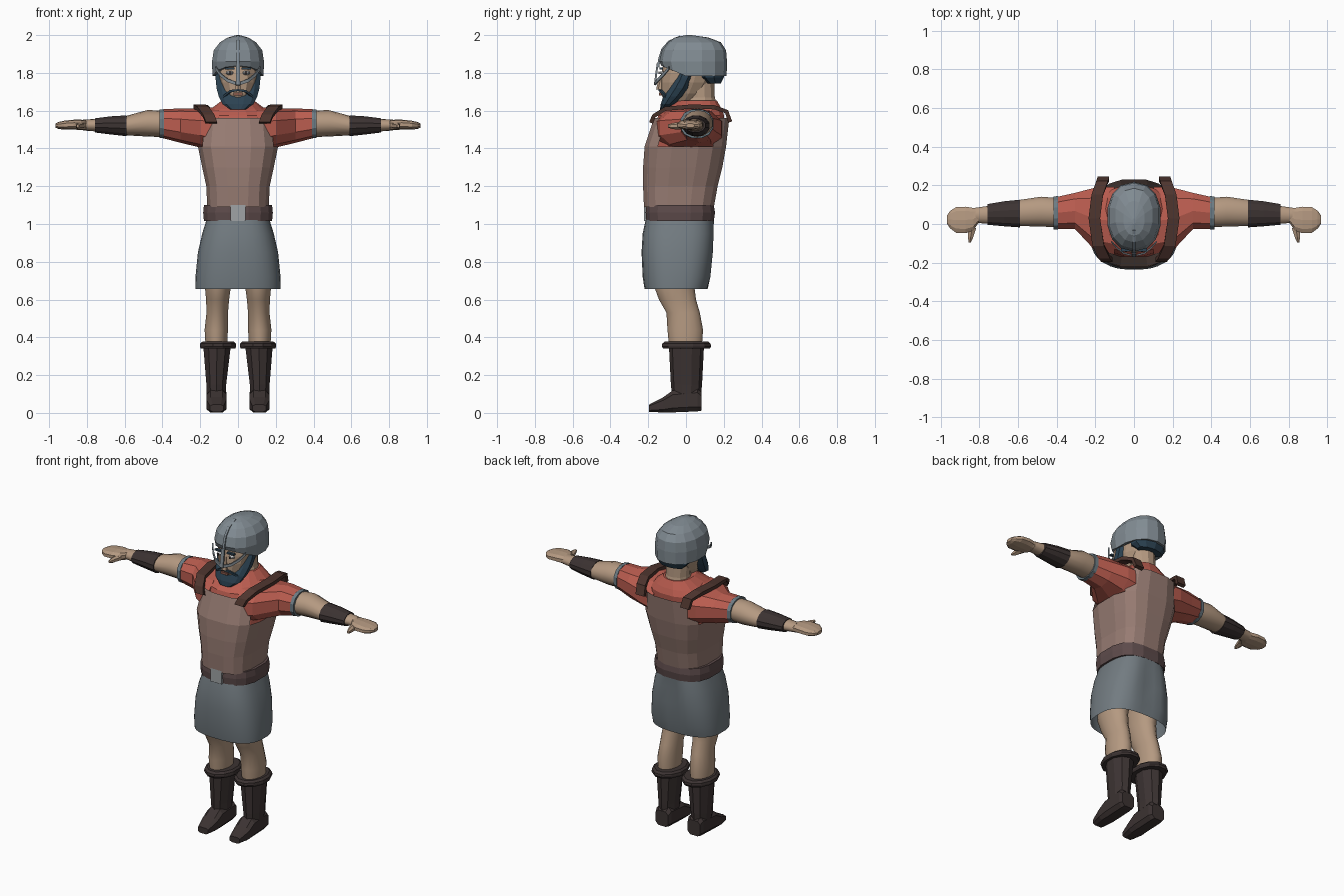
import bpy, bmesh
from math import cos, sin, tau, radians, copysign
from mathutils import Vector

COL = dict(red=(.50, .11, .08), skin=(.46, .32, .22), leather=(.31, .2, .17), belt=(.11, .07, .07),
           boot=(.045, .033, .032), strap=(.075, .035, .027), hair=(.025, .055, .085),
           steel=(.22, .26, .29), cloth=(.17, .2, .22), trim=(.15, .2, .23),
           buckle=(.35, .37, .38), white=(.7, .7, .68), lip=(.25, .1, .07))


def finish(name, bm, color, mirror=False, smooth=0):
    bmesh.ops.recalc_face_normals(bm, faces=bm.faces)
    me = bpy.data.meshes.new(name)
    bm.to_mesh(me)
    bm.free()
    ob = bpy.data.objects.new(name, me)
    bpy.context.collection.objects.link(ob)
    mat = bpy.data.materials.get(color) or bpy.data.materials.new(color)
    mat.diffuse_color = (*COL[color], 1)
    me.materials.append(mat)
    if smooth:
        bpy.ops.object.select_all(action='DESELECT')
        ob.select_set(True)
        bpy.context.view_layer.objects.active = ob
        bpy.ops.object.shade_smooth_by_angle(angle=radians(smooth))
    if mirror:
        ob.modifiers.new("Mirror", 'MIRROR')
    return ob


def loft(name, rings, color, axis='z', n=12, e=2.0, caps=True, mirror=False, smooth=0, tweak=None):
    """Rings are (t, a0, a1, b0, b1): station on the axis and extents on the other two axes."""
    bm = bmesh.new()
    rows = []
    for t, a0, a1, b0, b1 in rings:
        row = []
        for i in range(n):
            w = tau * (i + .5) / n
            c, s = cos(w), sin(w)
            a = (a0 + a1) / 2 + (a1 - a0) / 2 * copysign(abs(c) ** (2 / e), c)
            b = (b0 + b1) / 2 + (b1 - b0) / 2 * copysign(abs(s) ** (2 / e), s)
            p = {'z': (a, b, t), 'x': (t, a, b), 'y': (a, t, b)}[axis]
            row.append(bm.verts.new(p))
        rows.append(row)
    for r, q in zip(rows, rows[1:]):
        for i in range(n):
            j = (i + 1) % n
            bm.faces.new((r[i], r[j], q[j], q[i]))
    if caps:
        bm.faces.new(rows[0])
        bm.faces.new(rows[-1])
    if tweak:
        tweak(bm)
    return finish(name, bm, color, mirror, smooth)


def sym(*rings):
    """Rings (z, half width, y0, y1) centred on x = 0."""
    return [(z, -h, h, y0, y1) for z, h, y0, y1 in rings]


def band(name, pts, side, w, t, color, mirror=True):
    """Rectangular strip swept along points."""
    bm = bmesh.new()
    side = Vector(side)
    pts = [Vector(p) for p in pts]
    rows = []
    for i, p in enumerate(pts):
        tan = pts[min(i + 1, len(pts) - 1)] - pts[max(i - 1, 0)]
        nor = side.cross(tan).normalized()
        rows.append([bm.verts.new(p + side * w / 2 * u + nor * t / 2 * v)
                     for u, v in ((1, 1), (-1, 1), (-1, -1), (1, -1))])
    for r, q in zip(rows, rows[1:]):
        for i in range(4):
            j = (i + 1) % 4
            bm.faces.new((r[i], r[j], q[j], q[i]))
    bm.faces.new(rows[0])
    bm.faces.new(rows[-1])
    return finish(name, bm, color, mirror)


def box(name, c, d, color, mirror=False):
    bm = bmesh.new()
    bmesh.ops.create_cube(bm, size=1)
    for v in bm.verts:
        v.co = Vector(c) + Vector(v.co[k] * d[k] for k in range(3))
    return finish(name, bm, color, mirror)


# Boots and legs
loft("boot_foot", [(-.195, .075, .15, .005, .045), (-.12, .06, .168, 0, .085),
                   (-.07, .058, .168, 0, .122), (.06, .058, .168, .005, .135), (.083, .068, .16, .01, .11)],
     'boot', 'y', 8, 3.5, mirror=True)
loft("boot_shaft", [(.1, .062, .168, -.075, .08), (.15, .06, .17, -.08, .085), (.35, .035, .187, -.09, .095)],
     'boot', n=10, mirror=True)
loft("boot_cuff", [(.34, .012, .2, -.125, .13), (.352, .006, .206, -.132, .137),
                   (.367, .008, .204, -.13, .135), (.378, .02, .19, -.115, .12)],
     'boot', n=12, mirror=True)
loft("leg", [(.34, .058, .172, -.09, .085), (.44, .052, .178, -.1, .092), (.53, .052, .168, -.105, .075),
             (.6, .046, .17, -.145, .055), (.68, .035, .178, -.175, .045), (.8, .02, .18, -.18, .07)],
     'skin', n=16, mirror=True, smooth=60)


# Skirt with a crease at the back
def crease(bm):
    for v in bm.verts:
        if v.co.y > 0 and .7 < v.co.z < 1:
            v.co.y -= .028 * max(0, 1 - abs(v.co.x) / .06)


loft("skirt", sym((.655, .225, -.22, .115), (.72, .226, -.23, .135), (.85, .213, -.236, .148),
                  (.95, .19, -.23, .152), (1.02, .168, -.215, .148)),
     'cloth', n=32, e=2.7, caps=False, smooth=60, tweak=crease)

# Belt and buckle
loft("belt", sym((1.015, .183, -.212, .15), (1.06, .187, -.216, .156), (1.1, .183, -.212, .15)),
     'belt', n=16, e=2.7)
box("belt_buckle", (0, -.212, 1.058), (.08, .022, .085), 'buckle')


# Leather vest with open shoulders
def armholes(bm):
    side = [f for f in bm.faces if f.calc_center_median().z > 1.42 and abs(f.calc_center_median().x) > .17]
    bmesh.ops.delete(bm, geom=side, context='FACES')


loft("vest", sym((1.09, .165, -.225, .15), (1.2, .17, -.23, .17), (1.3, .192, -.23, .195),
                 (1.41, .215, -.222, .215), (1.56, .196, -.172, .232)),
     'leather', n=16, e=2.9, caps=False, tweak=armholes)

# Shirt with sleeves
loft("shirt_body", sym((1.36, .19, -.18, .18), (1.5, .192, -.17, .2), (1.575, .185, -.15, .205),
                       (1.61, .145, -.11, .19), (1.655, .085, -.04, .165)),
     'red', n=16, e=2.4)
loft("shirt_sleeve", [(.1, -.17, .2, 1.37, 1.62), (.2, -.145, .195, 1.405, 1.612),
                      (.305, -.03, .165, 1.43, 1.612), (.4, -.028, .143, 1.455, 1.607)],
     'red', 'x', 10, 2.4, mirror=True)
loft("sleeve_trim", [(.392, -.032, .147, 1.452, 1.61), (.415, -.032, .145, 1.454, 1.609)],
     'trim', 'x', 12, 2.3, mirror=True)
band("shoulder_strap", [(.14, -.185, 1.535), (.155, -.17, 1.572), (.185, -.11, 1.61), (.205, .03, 1.622),
                        (.19, .15, 1.618), (.165, .215, 1.595), (.158, .234, 1.54)],
     (1, 0, 0), .06, .022, 'strap')

# Arms, bracers and hands
loft("arm", [(.38, -.02, .135, 1.46, 1.6), (.48, -.015, .143, 1.463, 1.603), (.6, -.012, .125, 1.47, 1.57),
             (.75, 0, .095, 1.49, 1.557), (.82, .005, .085, 1.495, 1.552)],
     'skin', 'x', 14, mirror=True, smooth=60)
loft("bracer", [(.59, -.02, .128, 1.463, 1.577), (.67, -.014, .12, 1.472, 1.572), (.757, -.006, .105, 1.483, 1.561)],
     'boot', 'x', 12, mirror=True)
loft("hand", [(.8, .01, .083, 1.497, 1.55), (.83, -.035, .085, 1.497, 1.552), (.87, -.05, .092, 1.5, 1.552),
              (.92, -.048, .09, 1.5, 1.547), (.95, -.025, .07, 1.503, 1.54), (.967, 0, .045, 1.51, 1.532)],
     'skin', 'x', 10, 2.5, mirror=True)
loft("thumb", [(-.095, .842, .856, 1.51, 1.527), (-.07, .83, .86, 1.502, 1.535), (-.02, .812, .86, 1.5, 1.54)],
     'skin', 'y', 6, mirror=True)

# Neck and head
loft("neck", sym((1.6, .085, -.03, .175), (1.67, .072, .005, .155), (1.8, .075, 0, .15)), 'skin', n=12)
loft("head", sym((1.65, .055, -.115, .05), (1.69, .078, -.132, .1), (1.75, .1, -.134, .14),
                 (1.8, .108, -.13, .16), (1.87, .1, -.115, .16)), 'skin', n=14, e=2.3)
loft("nose", sym((1.712, .02, -.158, -.11), (1.725, .018, -.156, -.11), (1.79, .008, -.136, -.11)), 'skin', n=6)
loft("eye", [(-.142, .033, .053, 1.795, 1.805), (-.12, .022, .064, 1.788, 1.812)], 'white', 'y', 8, mirror=True)
box("pupil", (.042, -.142, 1.8), (.011, .006, .014), 'boot', True)
box("eyebrow", (.043, -.132, 1.823), (.05, .018, .01), 'hair', True)
box("lips", (0, -.136, 1.688), (.05, .014, .014), 'lip')

# Beard, moustache and hair
loft("beard", sym((1.605, .04, -.138, -.112), (1.635, .085, -.135, -.06), (1.675, .105, -.122, -.01),
                  (1.72, .117, -.095, .025), (1.77, .122, -.065, .045), (1.81, .122, -.05, .06)),
     'hair', n=12, e=2.4)
band("moustache", [(0, -.138, 1.71), (.04, -.132, 1.703), (.075, -.105, 1.675)], (0, 0, 1), .012, .014, 'hair')
loft("back_hair", sym((1.745, .085, .1, .185), (1.775, .112, .05, .2), (1.83, .12, .03, .2)), 'hair', n=10)


# Helmet dome, brim raised over the face
def raise_front(bm):
    for v in bm.verts:
        if v.co.z < 1.79 and v.co.y < 0:
            v.co.z += min(.055, -v.co.y * .42)


loft("helmet", sym((1.783, .138, -.13, .215), (1.86, .141, -.142, .217), (1.92, .131, -.128, .212),
                   (1.962, .098, -.095, .185), (1.987, .056, -.06, .12), (2.0, .008, .0, .03)),
     'steel', n=14, e=2.2, tweak=raise_front)
band("helmet_ridge", [(0, -.147, 1.83), (0, -.142, 1.87), (0, -.125, 1.925), (0, -.09, 1.965), (0, -.03, 1.992)],
     (1, 0, 0), .014, .012, 'steel', False)

# Spectacle face guard
band("eye_guard", [(.118, -.09, 1.825), (.092, -.12, 1.79), (.055, -.15, 1.76), (.012, -.162, 1.745)],
     (0, 0, 1), .018, .008, 'steel')
band("nose_guard", [(0, -.15, 1.85), (0, -.157, 1.8), (0, -.165, 1.735)], (1, 0, 0), .022, .01, 'steel', False)
